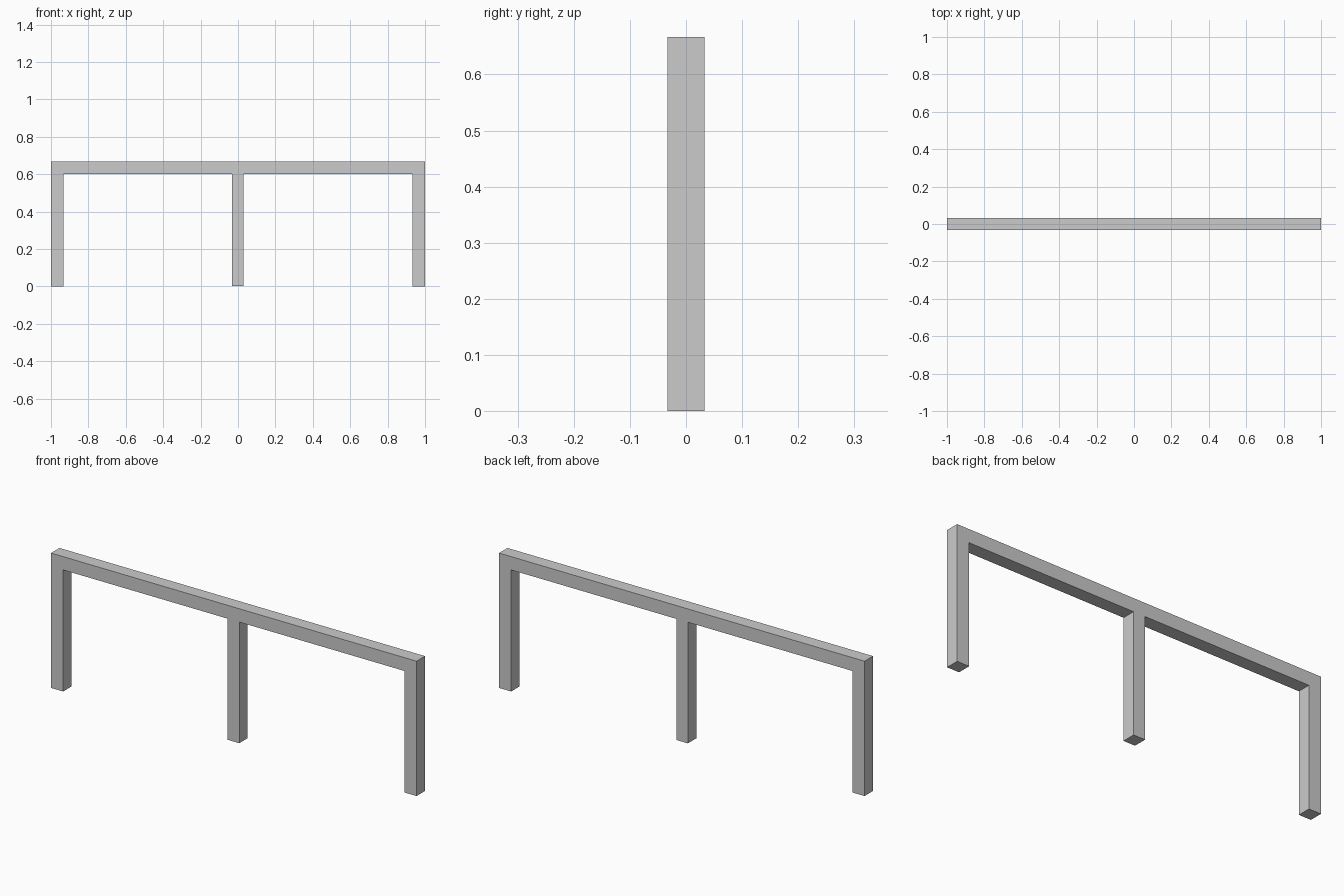
import bpy, bmesh

if "Cube" in bpy.data.objects:
    bpy.data.objects.remove(bpy.data.objects["Cube"])

W, H, T = 1.0, 0.667, 0.066   # half width, height, bar thickness
UNDER = H - T                 # underside of top rail
MID_L, MID_R = -0.033, 0.03   # centre leg sides

# Front outline of the one-piece frame: top rail with three legs
outline = [
    (-W, 0), (-W + T, 0), (-W + T, UNDER),
    (MID_L, UNDER), (MID_L, 0.002), (MID_R, 0.002), (MID_R, UNDER),
    (W - T, UNDER), (W - T, 0), (W, 0),
    (W, H), (-W, H),
]

# Extrude the outline from front to back
bm = bmesh.new()
face = bm.faces.new([bm.verts.new((x, -T / 2, z)) for x, z in outline])
ext = bmesh.ops.extrude_face_region(bm, geom=[face], use_keep_orig=True)
back = [v for v in ext["geom"] if isinstance(v, bmesh.types.BMVert)]
bmesh.ops.translate(bm, verts=back, vec=(0, T, 0))
bmesh.ops.recalc_face_normals(bm, faces=bm.faces)

mesh = bpy.data.meshes.new("three_leg_frame")
bm.to_mesh(mesh)
bm.free()
frame = bpy.data.objects.new("three_leg_frame", mesh)
bpy.context.collection.objects.link(frame)
